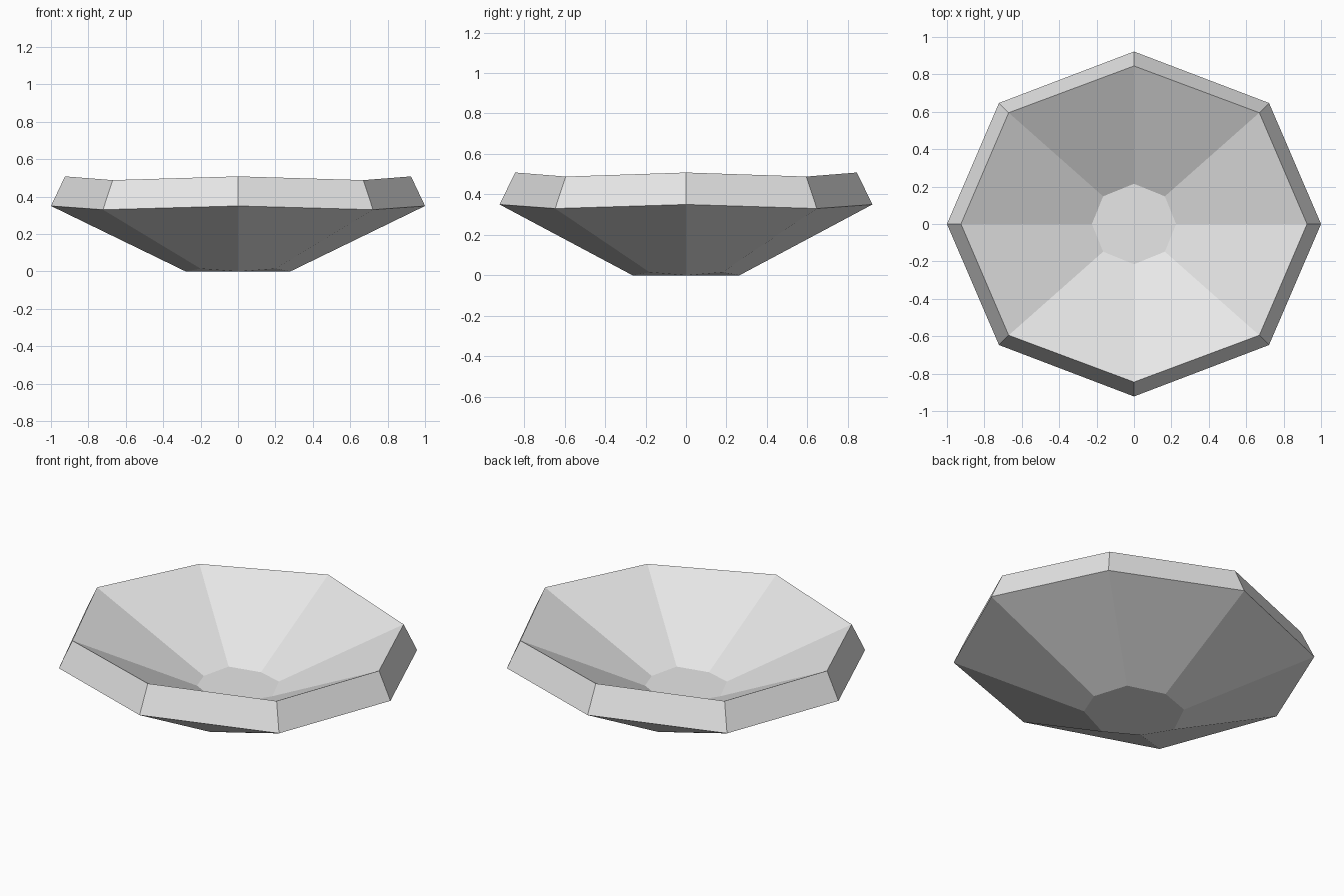
import bpy
import bmesh

# Remove the default cube
cube = bpy.data.objects.get("Cube")
if cube:
    bpy.data.objects.remove(cube, do_unlink=True)

# Single flat colour
grey = bpy.data.materials.new("light_grey")
grey.use_nodes = True
colour = (0.8, 0.8, 0.8, 1.0)
grey.diffuse_color = colour
bsdf = next(n for n in grey.node_tree.nodes if n.type == "BSDF_PRINCIPLED")
bsdf.inputs["Base Color"].default_value = colour
bsdf.inputs["Roughness"].default_value = 0.8


def octagon(bm, rx, ry, z, dx, dy, dz):
    """Ring with corners on the axes (rx, ry, z) and the diagonals (dx, dy, dz)."""
    points = [(rx, 0, z), (dx, dy, dz), (0, ry, z), (-dx, dy, dz),
              (-rx, 0, z), (-dx, -dy, dz), (0, -ry, z), (dx, -dy, dz)]
    return [bm.verts.new(p) for p in points]


# Bowl cross-section, from the underside, around the rim, to the inner floor
sections = [
    (0.28, 0.265, 0.0, 0.20, 0.18, 0.015),      # foot
    (1.0, 0.922, 0.35, 0.722, 0.647, 0.33),     # widest edge
    (0.925, 0.845, 0.508, 0.67, 0.595, 0.488),  # rim
    (0.225, 0.215, 0.17, 0.165, 0.148, 0.185),  # inner floor
]

bm = bmesh.new()
rings = [octagon(bm, *s) for s in sections]
for low, high in zip(rings, rings[1:]):
    for i in range(8):
        j = (i + 1) % 8
        bm.faces.new((low[i], low[j], high[j], high[i]))

# Close the foot and the inner floor
bm.faces.new(rings[0][::-1])
bm.faces.new(rings[-1])
bmesh.ops.recalc_face_normals(bm, faces=bm.faces)

mesh = bpy.data.meshes.new("bowl")
bm.to_mesh(mesh)
bm.free()
mesh.materials.append(grey)
bowl = bpy.data.objects.new("bowl", mesh)
bpy.context.collection.objects.link(bowl)
